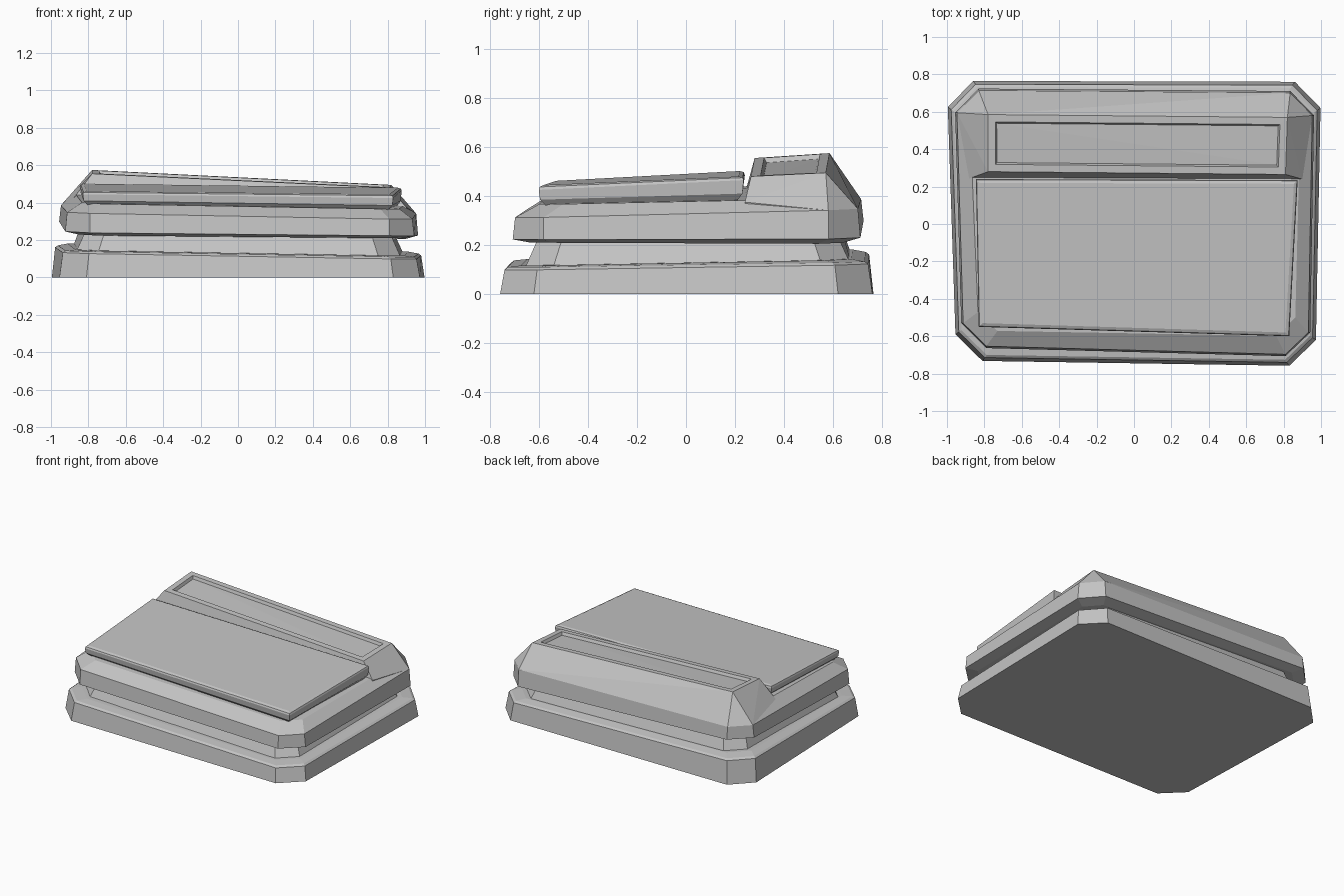
import bpy, bmesh
from mathutils import Vector

cube = bpy.data.objects.get("Cube")
if cube:
    bpy.data.objects.remove(cube)

stone = bpy.data.materials.new("grey_stone")
stone.use_nodes = True
GREY = (0.55, 0.55, 0.55, 1)
stone.diffuse_color = GREY
stone.node_tree.nodes["Principled BSDF"].inputs["Base Color"].default_value = GREY


def finish(name, bm):
    bmesh.ops.recalc_face_normals(bm, faces=bm.faces)
    mesh = bpy.data.meshes.new(name)
    bm.to_mesh(mesh)
    bm.free()
    mesh.materials.append(stone)
    obj = bpy.data.objects.new(name, mesh)
    bpy.context.collection.objects.link(obj)
    return obj


def ring(corners, heights, cut):
    """Four corners (front -x, front +x, back +x, back -x), chamfered by cut."""
    pts = [Vector((x, y, z)) for (x, y), z in zip(corners, heights)]
    if not cut:
        return pts
    out = []
    for i, p in enumerate(pts):
        for q in (pts[i - 1], pts[(i + 1) % 4]):
            out.append(p + (q - p).normalized() * cut)
    return out


def grow(corners, d):
    """Move each corner outward by d along both axes."""
    return [(x + (d if x > 0 else -d), y + (d if y > 0 else -d)) for x, y in corners]


def loft(name, rings):
    bm = bmesh.new()
    loops = [[bm.verts.new(p) for p in r] for r in rings]
    n = len(loops[0])
    for a, b in zip(loops, loops[1:]):
        for i in range(n):
            j = (i + 1) % n
            bm.faces.new((a[i], a[j], b[j], b[i]))
    bm.faces.new(loops[0][::-1])
    bm.faces.new(loops[-1])
    return finish(name, bm)


# Chamfered foot with a sloping upper rim
foot = [(-.95, -.73), (.97, -.76), (1, .76), (-1, .765)]
loft("foot", [
    ring(foot, (0, 0, 0, 0), .14),
    ring(grow(foot, -.018), (.13, .097, .12, .165), .135),
    ring(grow(foot, -.032), (.14, .108, .13, .175), .13),
    ring(grow(foot, -.085), (.145, .115, .14, .185), .12),
])

# Recessed neck between foot and slab
neck = [(-.88, -.63), (.88, -.67), (.9, .68), (-.9, .69)]
loft("neck", [
    ring(neck, (.1, .08, .1, .12), .12),
    ring(grow(neck, -.07), (.25, .24, .25, .32), .1),
])

# Tilted slab with sloping shoulders
slab = [(-.92, -.66), (.94, -.71), (.965, .71), (-.96, .725)]
slab_top = [(-.83, -.57), (.86, -.6), (.89, .6), (-.88, .61)]
rim = ring(grow(slab, -.01), (.345, .31, .345, .39), .12)
loft("slab", [
    ring(grow(slab, -.07), (.225, .21, .205, .29), .1),
    ring(slab, (.24, .222, .225, .305), .13),
    rim,
    ring(slab_top, (.395, .365, .39, .46), .1),
])

# Undercut flat plate on the slab
plate = [(-.83, -.55), (.83, -.6), (.875, .235), (-.845, .24)]
loft("top_plate", [
    ring(grow(plate, -.035), (.38, .355, .37, .42), 0),
    ring(grow(plate, -.005), (.41, .385, .41, .45), 0),
    ring(plate, (.445, .425, .465, .485), 0),
    ring(grow(plate, -.004), (.455, .437, .475, .497), 0),
    ring(grow(plate, -.02), (.462, .445, .48, .502), 0),
])

# Raised ridge along the back, running down to the slab rim
bm = bmesh.new()
ridge_top = [(-.78, .28, .555), (.81, .265, .48), (.82, .57, .495), (-.78, .585, .575)]
ridge_foot = [(-.89, .24, .41), (.9, .24, .375), (-.85, .24, .3), (.88, .24, .3)]
for p in ridge_top + ridge_foot + rim[4:]:
    bm.verts.new(p)
hull = bmesh.ops.convex_hull(bm, input=bm.verts)
loose = [v for v in bm.verts if not v.link_faces]
bmesh.ops.delete(bm, geom=loose, context="VERTS")
bmesh.ops.recalc_face_normals(bm, faces=bm.faces)
top = [f for f in bm.faces if f.normal.z > .98 and f.calc_center_median().z > .47]
# Long shallow groove sunk into the ridge top
bmesh.ops.inset_region(bm, faces=top, thickness=.055, depth=0)
bmesh.ops.inset_region(bm, faces=top, thickness=.012, depth=-.02)
finish("back_ridge", bm)
